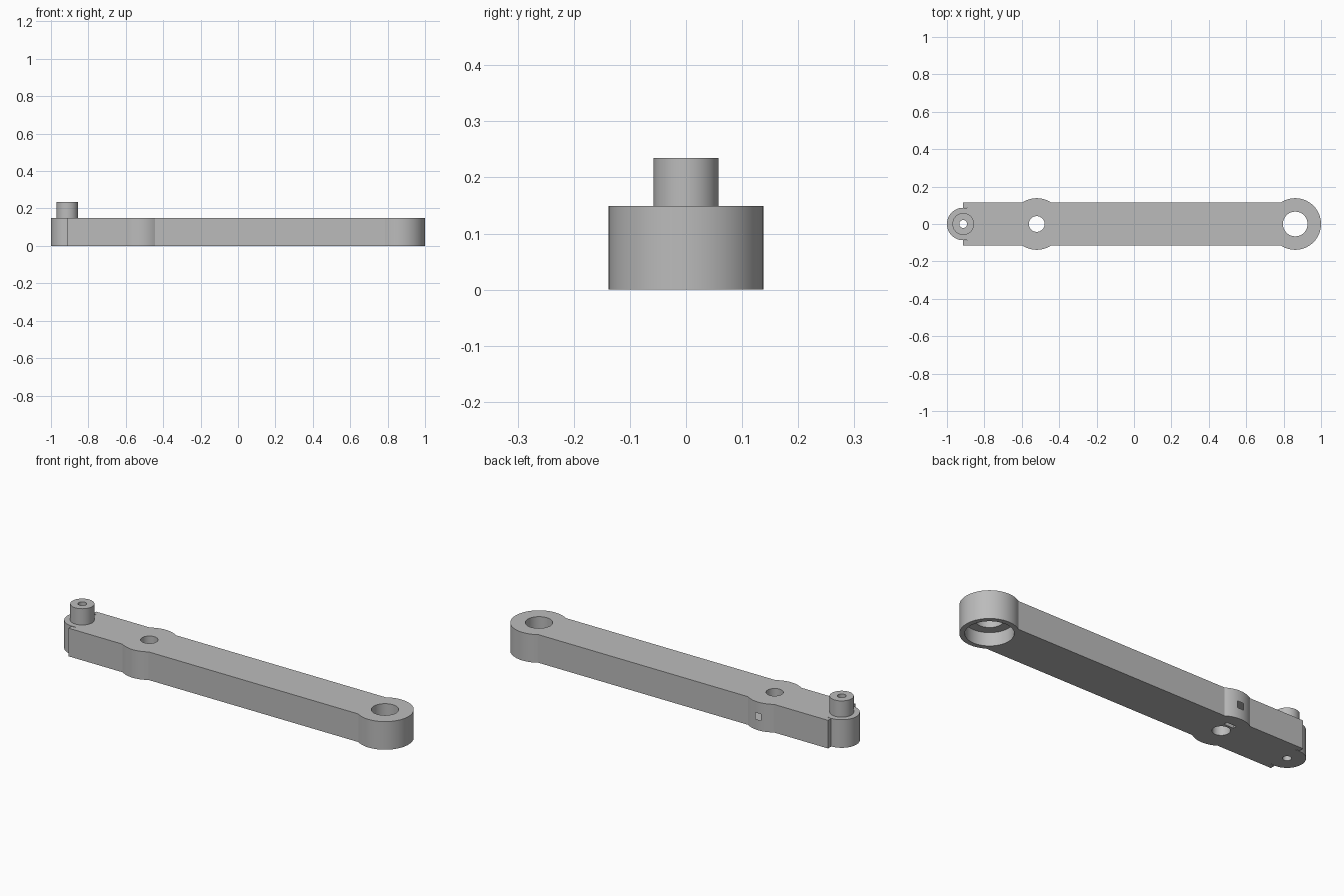
import bpy
import bmesh
from mathutils import Matrix, Vector

cube = bpy.data.objects.get("Cube")
if cube:
    bpy.data.objects.remove(cube, do_unlink=True)

HEIGHT = 0.149
PIN_TOP = 0.235
HALF_WIDTH = 0.115
PIN_X, BOSS_X, EYE_X = -0.913, -0.52, 0.862
PIN_R, BOSS_R = 0.087, 0.138

grey = bpy.data.materials.new("plain grey")
grey.use_nodes = True
colour = (0.5, 0.5, 0.5, 1)
grey.diffuse_color = colour
grey.node_tree.nodes["Principled BSDF"].inputs["Base Color"].default_value = colour


def finish(name, bm):
    mesh = bpy.data.meshes.new(name)
    bm.to_mesh(mesh)
    bm.free()
    mesh.materials.append(grey)
    obj = bpy.data.objects.new(name, mesh)
    bpy.context.collection.objects.link(obj)
    return obj


def cylinder(name, x, radius, z0, z1):
    bm = bmesh.new()
    bmesh.ops.create_cone(bm, cap_ends=True, segments=64, radius1=radius, radius2=radius,
                          depth=z1 - z0, matrix=Matrix.Translation((x, 0, (z0 + z1) / 2)))
    return finish(name, bm)


def box(name, low, high):
    low, high = Vector(low), Vector(high)
    bm = bmesh.new()
    bmesh.ops.create_cube(bm, size=1, matrix=Matrix.Translation((low + high) / 2)
                          @ Matrix.Diagonal((high - low).to_4d()))
    return finish(name, bm)


def combine(target, tool, operation):
    mod = target.modifiers.new("boolean", 'BOOLEAN')
    mod.operation = operation
    mod.solver = 'EXACT'
    mod.object = tool
    bpy.context.view_layer.objects.active = target
    bpy.ops.object.modifier_apply(modifier=mod.name)
    bpy.data.objects.remove(tool, do_unlink=True)


# Straight bar, relieved at the end around the pin boss
arm = box("lever_arm", (PIN_X, -HALF_WIDTH, 0), (EYE_X, HALF_WIDTH, HEIGHT))
combine(arm, box("end_relief", (-1.1, -0.089, -0.1), (-0.892, 0.089, 0.3)), 'DIFFERENCE')

# Rounded bosses at the pin, the pivot and the large eye
for x, radius in ((PIN_X, PIN_R), (BOSS_X, BOSS_R), (EYE_X, BOSS_R)):
    combine(arm, cylinder("boss", x, radius, 0, HEIGHT), 'UNION')

# Raised pin
combine(arm, cylinder("pin", PIN_X, 0.058, 0.05, PIN_TOP), 'UNION')

# Through holes, then the counterbore beneath the eye
for x, radius in ((PIN_X, 0.021), (BOSS_X, 0.042), (EYE_X, 0.066)):
    combine(arm, cylinder("hole", x, radius, -0.1, 0.4), 'DIFFERENCE')
combine(arm, cylinder("counterbore", EYE_X, 0.113, -0.1, 0.07), 'DIFFERENCE')

# Square screw passage in the back of the pivot boss and its nut slot below
combine(arm, box("screw_passage", (BOSS_X - 0.017, 0, 0.055), (BOSS_X + 0.017, 0.2, 0.09)),
        'DIFFERENCE')
combine(arm, box("nut_slot", (BOSS_X - 0.028, 0.054, -0.1), (BOSS_X + 0.028, 0.074, 0.1)),
        'DIFFERENCE')

# Smooth round walls with crisp edges
bpy.ops.object.select_all(action='DESELECT')
arm.select_set(True)
bpy.context.view_layer.objects.active = arm
bpy.ops.object.shade_smooth_by_angle(angle=0.5)
